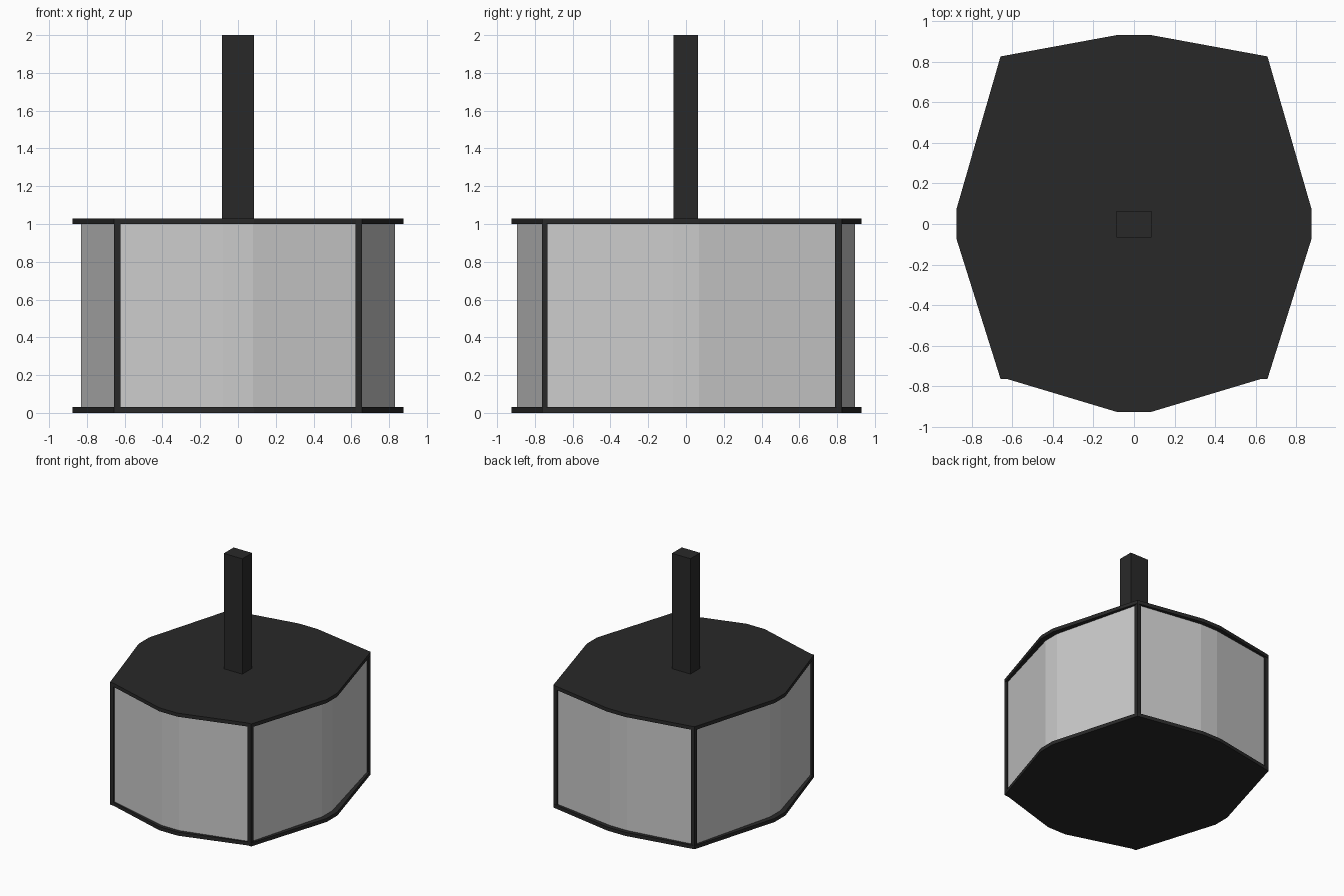
import bpy, bmesh

if "Cube" in bpy.data.objects:
    bpy.data.objects.remove(bpy.data.objects["Cube"])

dark = bpy.data.materials.new("dark_metal")
dark.diffuse_color = (0.022, 0.022, 0.022, 1)
dark.use_nodes = True
dark.node_tree.nodes["Principled BSDF"].inputs["Base Color"].default_value = dark.diffuse_color
glass = bpy.data.materials.new("frosted_glass")
glass.diffuse_color = (0.8, 0.8, 0.8, 0.7)
glass.use_nodes = True
glass.node_tree.nodes["Principled BSDF"].inputs["Base Color"].default_value = glass.diffuse_color


def extrude(name, pts, z0, z1, mat, closed=True):
    """Raise a plan outline (anticlockwise) into a prism, or an open path into a wall."""
    bm = bmesh.new()
    lo = [bm.verts.new((x, y, z0)) for x, y in pts]
    hi = [bm.verts.new((x, y, z1)) for x, y in pts]
    n = len(pts)
    for i in range(n if closed else n - 1):
        j = (i + 1) % n
        bm.faces.new((lo[i], lo[j], hi[j], hi[i]))
    if closed:
        bm.faces.new(hi)
        bm.faces.new(lo[::-1])
    me = bpy.data.meshes.new(name)
    bm.to_mesh(me)
    bm.free()
    me.materials.append(mat)
    ob = bpy.data.objects.new(name, me)
    bpy.context.collection.objects.link(ob)
    return ob


def rect(x0, x1, y0, y1):
    return [(x0, y0), (x1, y0), (x1, y1), (x0, y1)]


# Top and bottom plates: right half of the outline, mirrored
half = [(0.085, -0.925), (0.625, -0.763), (0.657, -0.763), (0.875, -0.07),
        (0.875, 0.07), (0.657, 0.825), (0.085, 0.93)]
outline = half + [(-x, y) for x, y in reversed(half)]
extrude("bottom_plate", outline, 0.0, 0.03, dark)
extrude("top_plate", outline, 1.0, 1.03, dark)

# Hanging stem
extrude("stem", rect(-0.086, 0.086, -0.066, 0.064), 1.03, 2.0, dark)

# Corner posts
for side, s in (("right", 1), ("left", -1)):
    for end, y0, y1 in (("front", -0.763, -0.733), ("back", 0.79, 0.825)):
        xs = sorted((s * 0.622, s * 0.657))
        extrude(f"{end}_{side}_post", rect(*xs, y0, y1), 0.03, 1.0, dark)

# Bowed glass panels
right = [(0.645, -0.74), (0.83, -0.068), (0.83, 0.068), (0.645, 0.80)]
extrude("right_glass", right, 0.03, 1.0, glass, False)
extrude("left_glass", [(-x, y) for x, y in reversed(right)], 0.03, 1.0, glass, False)
extrude("front_glass", [(-0.63, -0.75), (-0.08, -0.895), (0.08, -0.895), (0.63, -0.75)],
        0.03, 1.0, glass, False)
extrude("back_glass", [(0.63, 0.81), (0.08, 0.895), (-0.08, 0.895), (-0.63, 0.81)],
        0.03, 1.0, glass, False)
